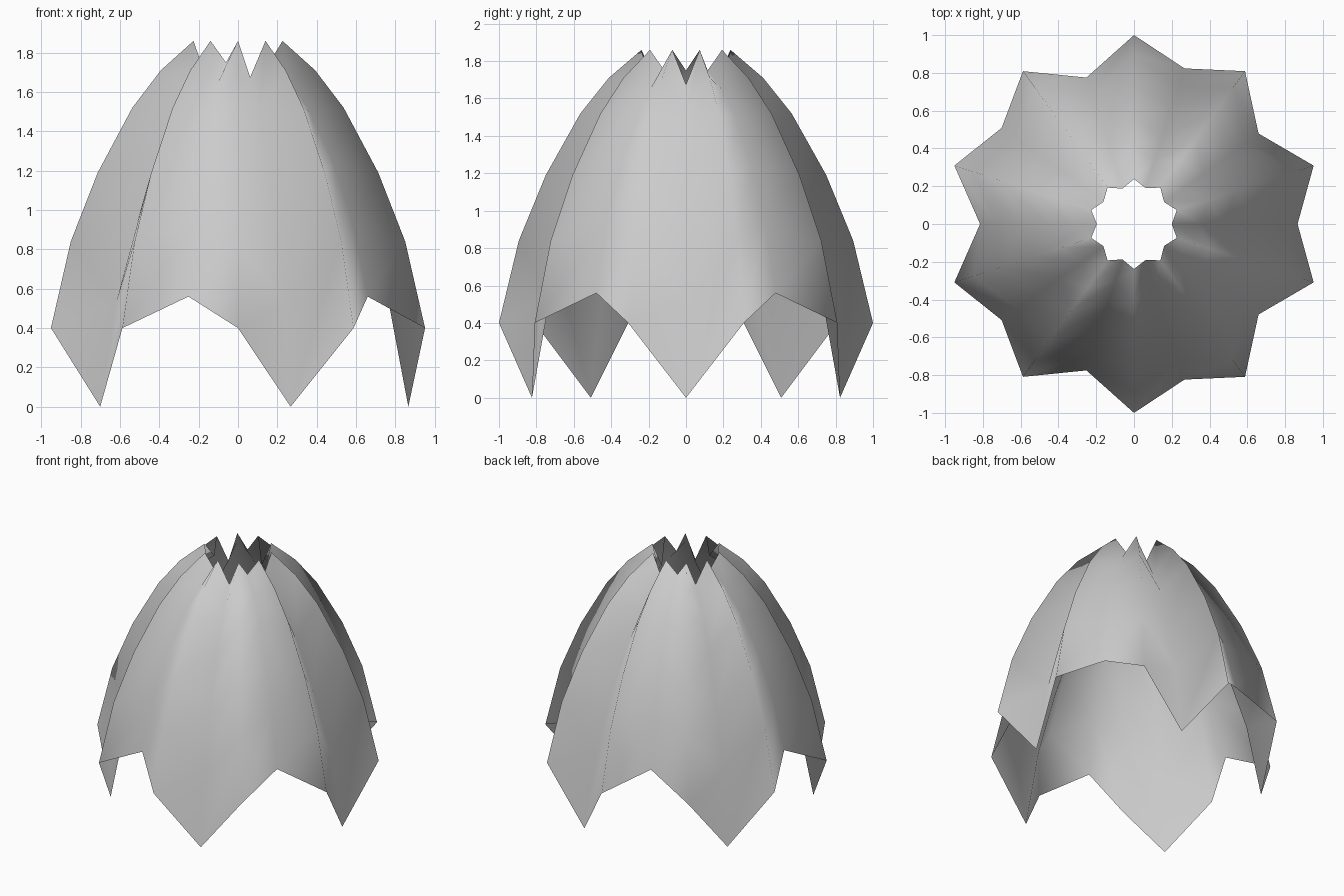
import bpy, bmesh
from math import cos, sin, radians

if "Cube" in bpy.data.objects:
    bpy.data.objects.remove(bpy.data.objects["Cube"])

# Vertical profiles (radius, height), bottom to top
ridge = [(1.0, .4), (.894, .84), (.75, 1.19), (.565, 1.52), (.413, 1.71), (.238, 1.86)]
low_valley = [(.866, 0), (.766, .53), (.637, .93), (.48, 1.31), (.35, 1.51), (.2, 1.675)]
high_valley = [(.815, .56), (.72, .93), (.60, 1.24), (.45, 1.50), (.325, 1.65), (.197, 1.75)]

# Pleated open shade: profiles repeat every 72 degrees in 18 degree steps
bm = bmesh.new()
pattern = [low_valley, ridge, high_valley, ridge]
columns = []
for i in range(20):
    a = radians(18 * i)
    columns.append([bm.verts.new((r * cos(a), r * sin(a), z)) for r, z in pattern[i % 4]])
for i in range(20):
    c, d = columns[i], columns[(i + 1) % 20]
    for j in range(5):
        face = bm.faces.new((c[j], d[j], d[j + 1], c[j + 1]))
        face.smooth = True

mesh = bpy.data.meshes.new("pleated_shade")
bm.to_mesh(mesh)
bm.free()
bpy.context.collection.objects.link(bpy.data.objects.new("pleated_shade", mesh))
